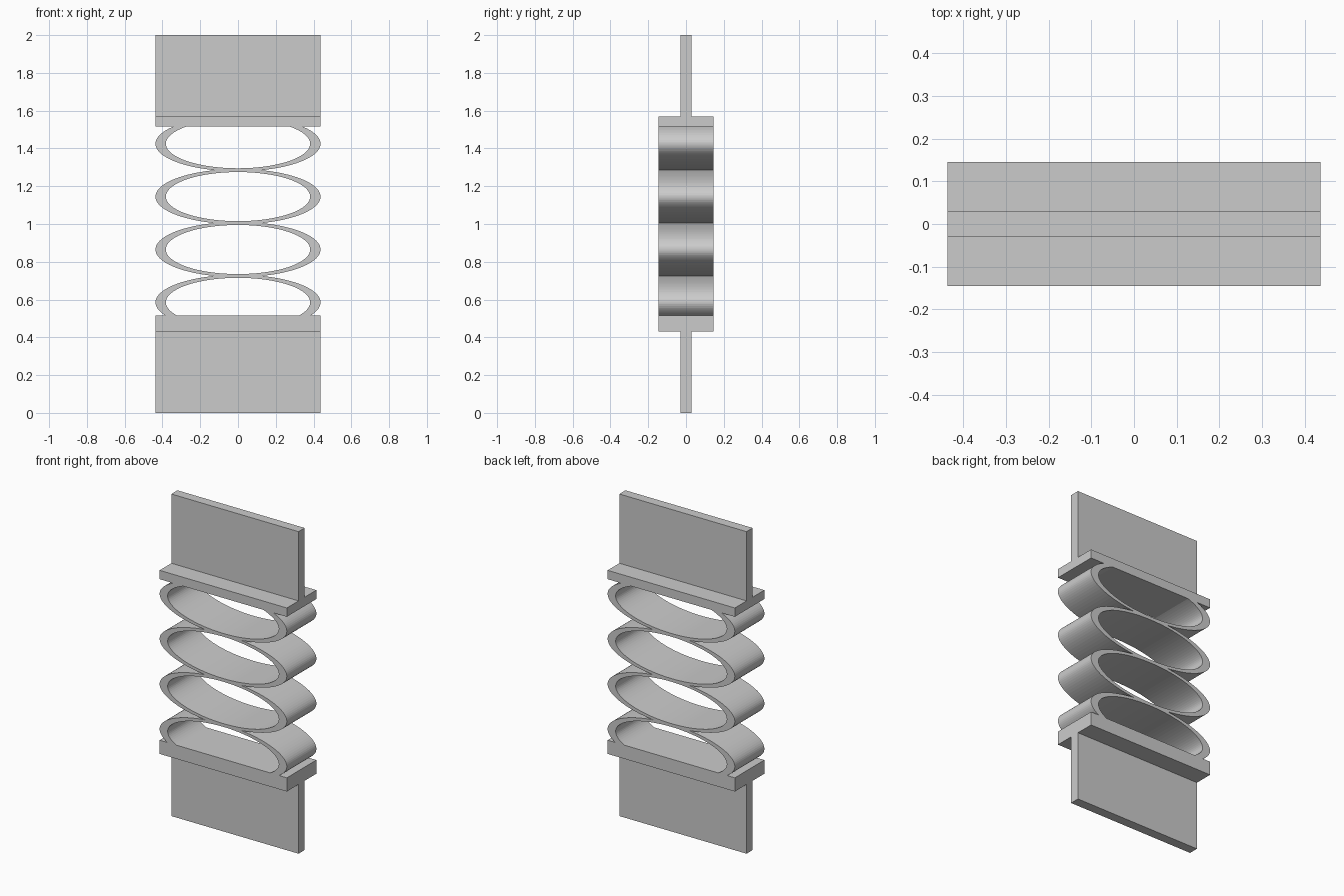
import bpy, bmesh
from math import cos, sin, tau

cube = bpy.data.objects.get("Cube")
if cube:
    bpy.data.objects.remove(cube)

HALF_X, HALF_Y = 0.437, 0.145
PITCH, FIRST = 0.28, 0.585          # ring spacing and lowest ring centre
LOW, HIGH = 0.515, 1.515            # flange faces that meet the spring
SEGMENTS = 96

grey = bpy.data.materials.new("light_grey")
grey.use_nodes = True
grey.diffuse_color = (0.6, 0.6, 0.6, 1)
grey.node_tree.nodes["Principled BSDF"].inputs["Base Color"].default_value = (0.6, 0.6, 0.6, 1)


def finish(name, bm):
    bmesh.ops.recalc_face_normals(bm, faces=bm.faces[:])
    mesh = bpy.data.meshes.new(name)
    bm.to_mesh(mesh)
    bm.free()
    mesh.materials.append(grey)
    bpy.context.collection.objects.link(bpy.data.objects.new(name, mesh))


def t_bar(name, z_tip, z_step, z_face):
    """T-shaped profile extruded along x."""
    stem = 0.03
    half = [(stem, z_tip), (stem, z_step), (HALF_Y, z_step), (HALF_Y, z_face)]
    outline = half + [(-y, z) for y, z in reversed(half)]
    bm = bmesh.new()
    face = bm.faces.new([bm.verts.new((-HALF_X, y, z)) for y, z in outline])
    ext = bmesh.ops.extrude_face_region(bm, geom=[face])
    moved = [v for v in ext["geom"] if isinstance(v, bmesh.types.BMVert)]
    bmesh.ops.translate(bm, verts=moved, vec=(2 * HALF_X, 0, 0))
    finish(name, bm)


def ring(name, centre, bottom, top):
    """Elliptical band, trimmed flat where it joins its neighbours."""
    bm = bmesh.new()
    sections = []
    for i in range(SEGMENTS):
        a = tau * i / SEGMENTS
        sections.append([bm.verts.new((rx * cos(a), y, centre + rz * sin(a)))
                         for rx, rz, y in ((HALF_X, 0.146, -HALF_Y), (HALF_X, 0.146, HALF_Y),
                                           (0.382, 0.13, HALF_Y), (0.382, 0.13, -HALF_Y))])
    for i, a in enumerate(sections):
        b = sections[(i + 1) % SEGMENTS]
        for k in range(4):
            n = (k + 1) % 4
            bm.faces.new((a[k], a[n], b[n], b[k]))
    bmesh.ops.recalc_face_normals(bm, faces=bm.faces[:])
    for z, side in ((bottom, -1), (top, 1)):
        bmesh.ops.bisect_plane(bm, geom=bm.verts[:] + bm.edges[:] + bm.faces[:],
                               plane_co=(0, 0, z), plane_no=(0, 0, side), clear_outer=True)
    # Keep the outward normals made before trimming
    mesh = bpy.data.meshes.new(name)
    bm.to_mesh(mesh)
    bm.free()
    mesh.materials.append(grey)
    bpy.context.collection.objects.link(bpy.data.objects.new(name, mesh))


# End pieces
t_bar("lower_t_bar", 0, 0.43, LOW)
t_bar("upper_t_bar", 2, 1.57, HIGH)

# Stack of spring rings
for i in range(4):
    c = FIRST + PITCH * i
    ring(f"spring_ring_{i + 1}", c, max(LOW, c - PITCH / 2), min(HIGH, c + PITCH / 2))
